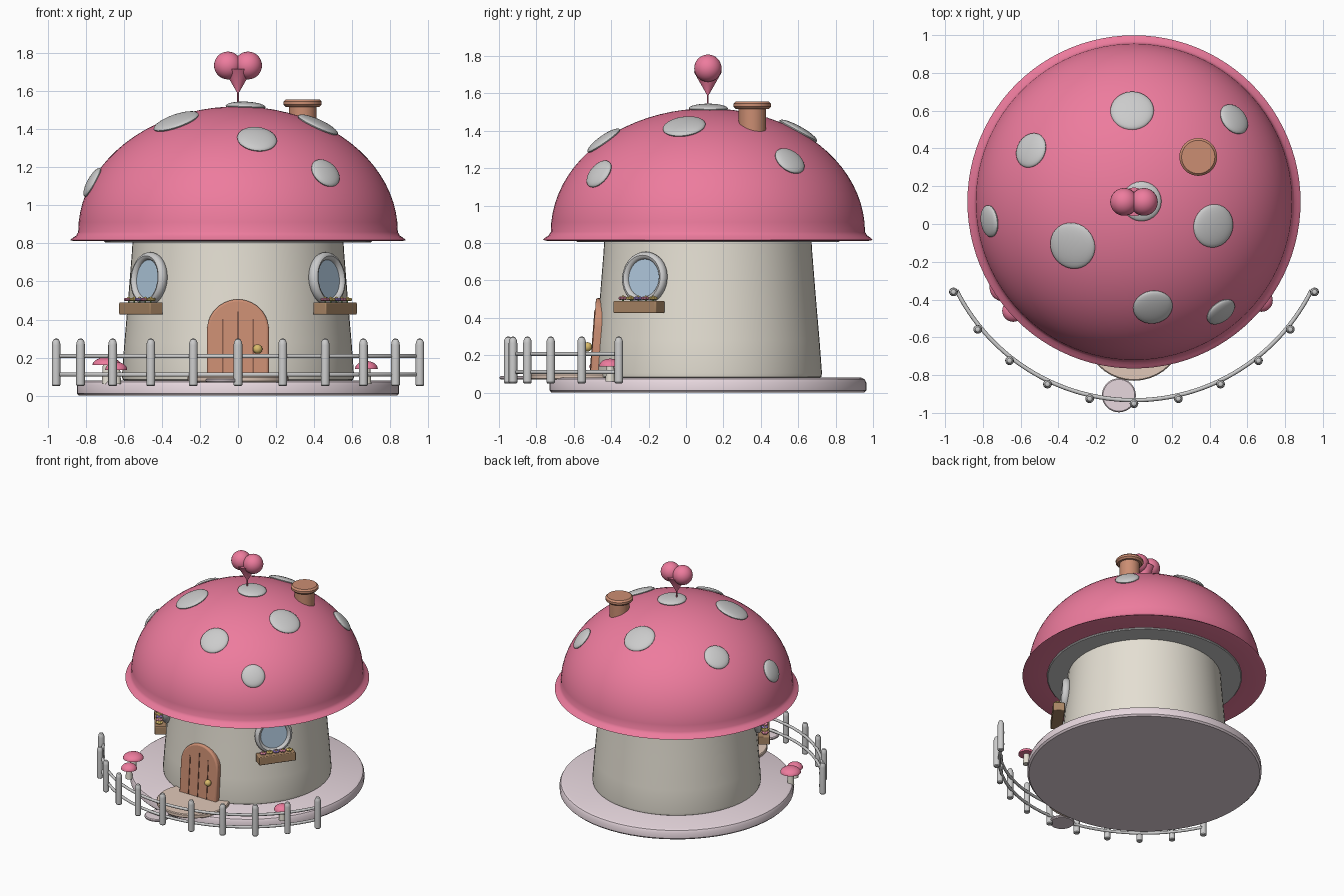
import bpy, bmesh, math
from mathutils import Matrix, Vector

if "Cube" in bpy.data.objects:
    bpy.data.objects.remove(bpy.data.objects["Cube"])

CY = 0.117                      # y of the house axis
PINK, CREAM, BASE = (0.85, 0.2, 0.34), (0.78, 0.74, 0.65), (0.8, 0.68, 0.73)
DOOR, DARK, WOOD = (0.6, 0.27, 0.17), (0.25, 0.11, 0.07), (0.4, 0.24, 0.13)
TAN, GLASS, GOLD = (0.75, 0.58, 0.48), (0.45, 0.6, 0.75), (0.7, 0.5, 0.15)
FLOWERS = [(0.9, 0.3, 0.45), (0.95, 0.7, 0.2), (0.45, 0.3, 0.8)]
T, S, R = Matrix.Translation, Matrix.Diagonal, Matrix.Rotation
LEAN = R(math.radians(-4.3), 4, 'X')


def polar(deg, r, z):
    """Frame at a bearing round the house; local -y points outward."""
    return T((0, CY, 0)) @ R(math.radians(deg), 4, 'Z') @ T((0, -r, z))


def finish(name, bm, color=None, bevel=0, mat=Matrix()):
    bmesh.ops.recalc_face_normals(bm, faces=bm.faces)
    me = bpy.data.meshes.new(name)
    bm.to_mesh(me)
    bm.free()
    me.transform(mat)
    ob = bpy.data.objects.new(name, me)
    bpy.context.collection.objects.link(ob)
    if color:
        key = "color_%d_%d_%d" % tuple(int(c * 100) for c in color)
        m = bpy.data.materials.get(key) or bpy.data.materials.new(key)
        m.diffuse_color = (*color, 1)
        m.use_nodes = True
        m.node_tree.nodes["Principled BSDF"].inputs["Base Color"].default_value = m.diffuse_color
        me.materials.append(m)
    if bevel:
        b = ob.modifiers.new("bevel", 'BEVEL')
        b.width, b.segments = bevel, 3
    bpy.ops.object.select_all(action='DESELECT')
    ob.select_set(True)
    bpy.context.view_layer.objects.active = ob
    bpy.ops.object.shade_smooth_by_angle(angle=math.radians(35))
    return ob


def lathe(name, profile, color=None, mat=Matrix(), n=64):
    bm = bmesh.new()
    vs = [bm.verts.new((r, 0, z)) for r, z in profile]
    es = [bm.edges.new(p) for p in zip(vs, vs[1:])]
    bmesh.ops.spin(bm, geom=vs + es, axis=(0, 0, 1), cent=(0, 0, 0), angle=2 * math.pi, steps=n)
    bmesh.ops.remove_doubles(bm, verts=bm.verts, dist=1e-5)
    return finish(name, bm, color, 0, mat)


def ball(name, mat, color=None, n=24):
    bm = bmesh.new()
    bmesh.ops.create_uvsphere(bm, u_segments=n, v_segments=n // 2, radius=1)
    return finish(name, bm, color, 0, mat)


def box(name, size, mat, color=None, bevel=0):
    bm = bmesh.new()
    bmesh.ops.create_cube(bm, size=1, matrix=S((*size, 1)))
    return finish(name, bm, color, bevel, mat)


def disc(name, r, z0, z1, mat, color=None, b=0.006):
    return lathe(name, [(0, z0), (r - b, z0), (r, z0 + b), (r, z1 - b), (r - b, z1), (0, z1)], color, mat, 40)


axis = T((0, CY, 0))

# ground plate and stem
lathe("base_plate", [(0, 0), (0.835, 0), (0.847, 0.012), (0.847, 0.055), (0.838, 0.072),
                     (0.82, 0.08), (0, 0.08)], BASE, axis)
lathe("stem_wall", [(0, 0.075), (0.59, 0.075), (0.607, 0.085), (0.61, 0.105), (0.597, 0.28),
                    (0.578, 0.5), (0.558, 0.75), (0.553, 0.83), (0, 0.83)], CREAM, axis)

# cap with flared rim, and gill disc underneath
A, H, Z0 = 0.84, 0.66, 0.86
dome = [(A * math.cos(t), Z0 + H * math.sin(t)) for t in [i * math.pi / 40 for i in range(21)]]
dome[-1] = (0, Z0 + H)
lathe("mushroom_cap", [(0, 0.82), (0.70, 0.815), (0.86, 0.812), (0.882, 0.817), (0.868, 0.83),
                       (0.85, 0.842)] + dome, PINK, axis, 96)
disc("gill_disc", 0.705, 0.805, 0.83, axis)

# spots laid on the cap surface
spots = [(-0.01, 0.60, 0.115), (0.53, 0.555, 0.088), (-0.545, 0.39, 0.095), (0.04, 0.12, 0.105),
         (0.42, -0.01, 0.115), (-0.765, 0.015, 0.085), (-0.325, -0.115, 0.125),
         (0.10, -0.44, 0.105), (0.46, -0.465, 0.085)]
for x, y, r in spots:
    q = y - CY
    h = H * math.sqrt(1 - (x * x + q * q) / A ** 2)
    nrm = Vector((x / A ** 2, q / A ** 2, h / H ** 2)).normalized()
    rot = nrm.to_track_quat('Z', 'Y').to_matrix().to_4x4()
    ball("cap_spot", T((x, y, Z0 + h)) @ rot @ S((r, r, 0.026, 1)), None, 32)

# chimney
chim = T((0.34, 0.355, 0))
disc("chimney_pipe", 0.073, 1.25, 1.53, chim, DOOR)
disc("chimney_top", 0.1, 1.517, 1.557, chim, DOOR, 0.012)

# heart finial
for s in (-1, 1):
    ball("heart_lobe", T((s * 0.053, CY, 1.735)) @ S((0.073, 0.073, 0.073, 1)), PINK, 32)
lathe("heart_point", [(0, 1.717), (0.076, 1.717), (0.004, 1.59), (0.004, 1.5), (0, 1.5)], PINK, axis, 32)


# arched door with grooves and knob
def arch(name, w, h, depth, mat, color, bevel):
    bm = bmesh.new()
    pts = [(-w, 0), (w, 0)] + [(w * math.cos(t), h - w + w * math.sin(t))
                               for t in [i * math.pi / 20 for i in range(21)]]
    f = bm.faces.new([bm.verts.new((x, -depth / 2, z)) for x, z in pts])
    ext = bmesh.ops.extrude_face_region(bm, geom=[f])
    bmesh.ops.translate(bm, vec=(0, depth, 0), verts=[v for v in ext['geom'] if isinstance(v, bmesh.types.BMVert)])
    return finish(name, bm, color, bevel, mat)


door = polar(0, 0.59, 0.08) @ LEAN
arch("front_door", 0.163, 0.425, 0.08, door, DOOR, 0.012)
for x, h in ((-0.08, 0.3), (0, 0.34), (0.08, 0.3)):
    box("door_groove", (0.008, 0.008, h), door @ T((x, -0.04, 0.02 + h / 2)), DARK)
ball("door_knob", T((0.103, -0.527, 0.245)) @ S((0.025, 0.025, 0.025, 1)), GOLD)

# doorstep and stepping stone
disc("doorstep", 0.265, 0.07, 0.102, T((0, -0.565, 0)), TAN)
disc("stepping_stone", 0.09, 0.07, 0.09, T((-0.08, -0.907, 0)), BASE)

# windows and flower boxes
for a in (-54.2, 54.2):
    win = polar(a, 0.572, 0.612) @ LEAN @ R(math.pi / 2, 4, 'X')
    ring = [(0.121 + 0.021 * math.cos(t), 0.005 + 0.028 * math.sin(t))
            for t in [i * math.pi / 6 for i in range(13)]]
    lathe("window_frame", ring, None, win, 40)
    disc("window_glass", 0.115, -0.03, 0.012, win, GLASS)
    planter = polar(a, 0.629, 0.458)
    box("flower_box", (0.28, 0.085, 0.065), planter, WOOD, 0.006)
    for i in range(5):
        c = planter @ T(((i - 2) * 0.05, -0.008, 0.047))
        for k in range(5):
            t = k * math.tau / 5
            ball("flower_petal", c @ T((0.014 * math.cos(t), 0.014 * math.sin(t), 0))
                 @ S((0.012, 0.012, 0.009, 1)), FLOWERS[i % 3], 10)
        ball("flower_centre", c @ T((0, 0, 0.006)) @ S((0.009, 0.009, 0.009, 1)), FLOWERS[1], 10)
        box("flower_stalk", (0.006, 0.006, 0.03), c @ T((0, 0, -0.012)), (0.2, 0.45, 0.15))

# small mushrooms on the plate
for x, y, r, z in ((-0.69, -0.335, 0.075, 0.16), (-0.64, -0.46, 0.058, 0.135), (0.675, -0.405, 0.06, 0.14)):
    m = T((x, y, 0))
    lathe("small_mushroom_stem", [(0, 0.06), (0.026, 0.06), (0.02, z + 0.01), (0, z + 0.01)], CREAM, m, 20)
    cap = [(0, z)] + [(r * math.cos(t), z + 0.042 * math.sin(t)) for t in [i * math.pi / 16 for i in range(8)]]
    lathe("small_mushroom_cap", cap + [(0, z + 0.042)], PINK, m, 28)

# curved fence
STEP = 12.7
post = [(0, 0.05), (0.018, 0.05), (0.023, 0.056), (0.023, 0.265), (0.021, 0.281), (0.013, 0.296), (0, 0.302)]
for i in range(-5, 6):
    lathe("fence_post", post, None, polar(i * STEP, 1.068, 0), 20)
for z in (0.11, 0.207):
    cu = bpy.data.curves.new("fence_rail", 'CURVE')
    cu.dimensions, cu.bevel_depth, cu.bevel_resolution, cu.use_fill_caps = '3D', 0.011, 3, True
    sp = cu.splines.new('POLY')
    sp.points.add(50)
    for k, p in enumerate(sp.points):
        p.co = (*polar(STEP * 5 * (k / 25 - 1), 1.05, z).translation, 1)
    bpy.context.collection.objects.link(bpy.data.objects.new("fence_rail", cu))
